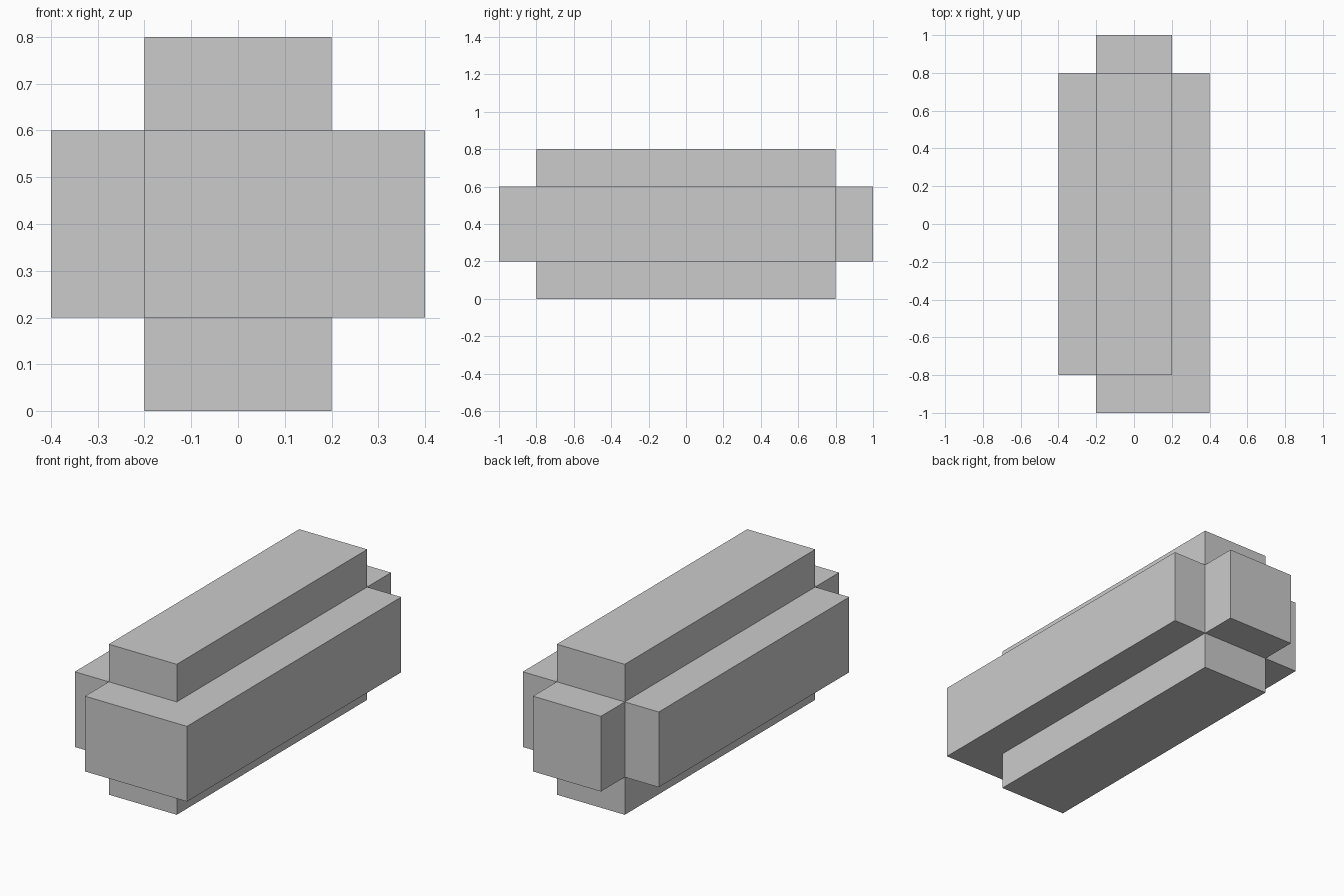
import bpy
import bmesh

if "Cube" in bpy.data.objects:
    bpy.data.objects.remove(bpy.data.objects["Cube"])

XS = (-0.4, -0.2, 0.2, 0.4)
YS = (-1.0, -0.8, 0.8, 1.0)
NOTCHES = {(0, 0), (0, 2), (2, 2)}   # open corners; front right stays filled

bm = bmesh.new()

# Plan of the wide middle band, without the notched corners
verts = [[bm.verts.new((x, y, 0.2)) for y in YS] for x in XS]
for i in range(3):
    for j in range(3):
        if (i, j) not in NOTCHES:
            bm.faces.new((verts[i][j], verts[i + 1][j],
                          verts[i + 1][j + 1], verts[i][j + 1]))
for v in [v for v in bm.verts if not v.link_faces]:
    bm.verts.remove(v)

# Raise the band to its full height
ext = bmesh.ops.extrude_face_region(bm, geom=bm.faces[:], use_keep_orig=True)
raised = [g for g in ext["geom"] if isinstance(g, bmesh.types.BMVert)]
bmesh.ops.translate(bm, verts=raised, vec=(0, 0, 0.4))
bmesh.ops.recalc_face_normals(bm, faces=bm.faces[:])


def pull_centre(z, dz):
    """Extrude the central cell at height z to form a raised ridge."""
    face = next(f for f in bm.faces
                if abs(f.normal.z) > 0.9
                and (f.calc_center_median().xy.length < 0.01)
                and abs(f.calc_center_median().z - z) < 0.01)
    new = bmesh.ops.extrude_discrete_faces(bm, faces=[face])["faces"][0]
    bmesh.ops.translate(bm, verts=new.verts[:], vec=(0, 0, dz))


# Top ridge and bottom foot
pull_centre(0.6, 0.2)
pull_centre(0.2, -0.2)
bmesh.ops.recalc_face_normals(bm, faces=bm.faces[:])

mesh = bpy.data.meshes.new("stepped_beam")
bm.to_mesh(mesh)
bm.free()
bpy.context.collection.objects.link(bpy.data.objects.new("stepped_beam", mesh))
